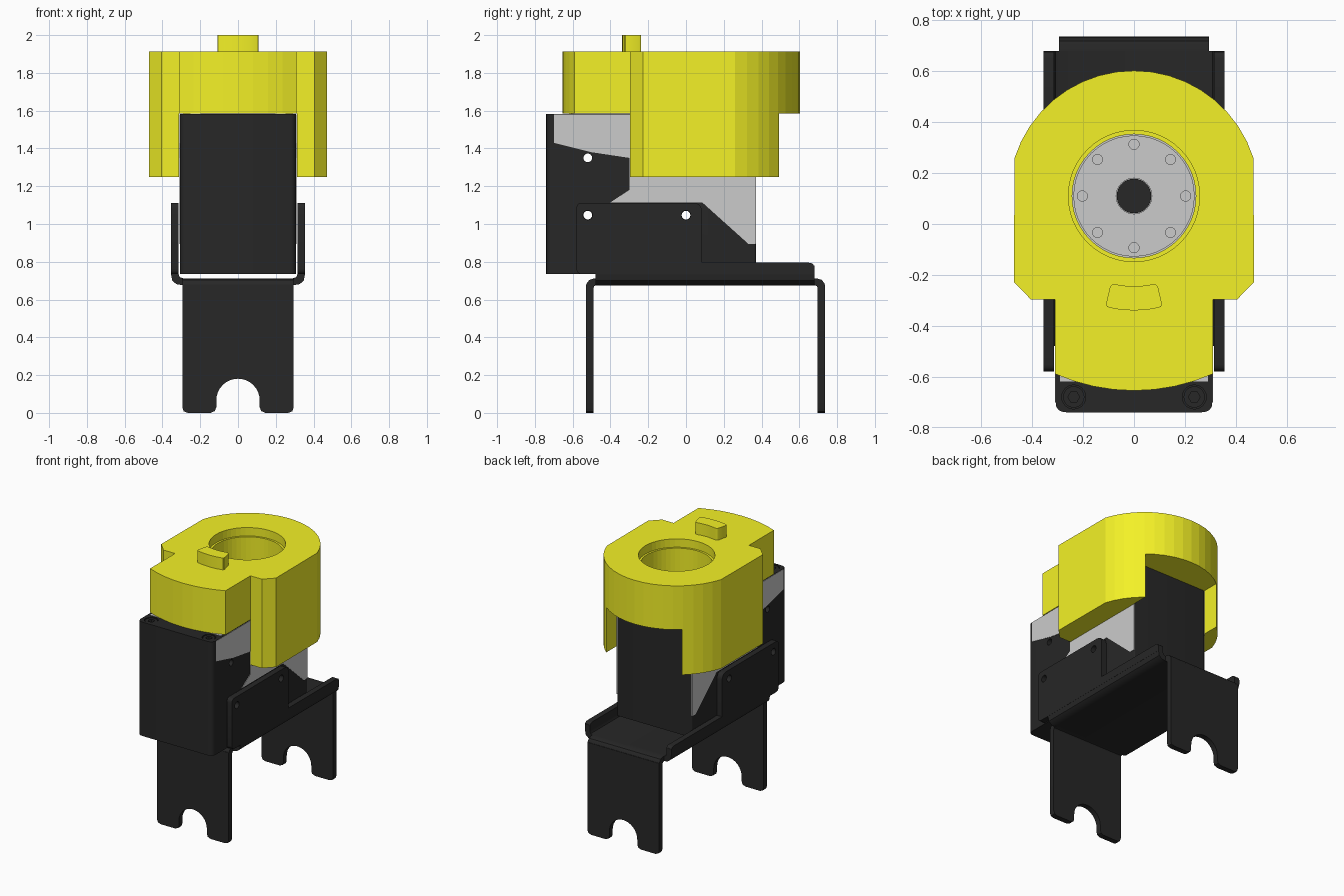
import bpy, bmesh
from math import sin, cos, pi, asin, radians
from mathutils import Vector

if "Cube" in bpy.data.objects:
    bpy.data.objects.remove(bpy.data.objects["Cube"])


def material(name, rgb):
    m = bpy.data.materials.new(name)
    m.diffuse_color = (*rgb, 1)
    m.use_nodes = True
    m.node_tree.nodes["Principled BSDF"].inputs["Base Color"].default_value = m.diffuse_color
    return m


YELLOW = material("yellow", (0.9, 0.88, 0.02))
BLACK = material("black", (0.02, 0.02, 0.02))


def prism(name, pts, axis, a, b, mat=None):
    """Extrude a 2D profile along an axis (x: yz profile, y: xz, z: xy)."""
    place = {"x": lambda p, t: (t, p[0], p[1]),
             "y": lambda p, t: (p[0], t, p[1]),
             "z": lambda p, t: (p[0], p[1], t)}[axis]
    bm = bmesh.new()
    lo = [bm.verts.new(place(p, a)) for p in pts]
    hi = [bm.verts.new(place(p, b)) for p in pts]
    n = len(pts)
    bm.faces.new(lo)
    bm.faces.new(hi)
    for i in range(n):
        bm.faces.new((lo[i], lo[(i + 1) % n], hi[(i + 1) % n], hi[i]))
    bmesh.ops.recalc_face_normals(bm, faces=bm.faces)
    me = bpy.data.meshes.new(name)
    bm.to_mesh(me)
    bm.free()
    ob = bpy.data.objects.new(name, me)
    bpy.context.collection.objects.link(ob)
    if mat:
        me.materials.append(mat)
    return ob


def arc(cx, cy, r, a0, a1, n):
    return [(cx + r * cos(a0 + (a1 - a0) * i / n), cy + r * sin(a0 + (a1 - a0) * i / n))
            for i in range(n + 1)]


def circle(cx, cy, r, n=24):
    return arc(cx, cy, r, 0, 2 * pi, n)[:-1]


def rounded(pts, radii, n=4):
    """Round profile corners; radii is one number or one per corner."""
    if not isinstance(radii, (list, tuple)):
        radii = [radii] * len(pts)
    out = []
    for i, r in enumerate(radii):
        p, q, s = (Vector(pts[(i + k) % len(pts)]) for k in (-1, 0, 1))
        if not r:
            out.append(tuple(q))
            continue
        a = q + (p - q).normalized() * r
        b = q + (s - q).normalized() * r
        for k in range(n + 1):
            t = k / n
            out.append(tuple(a * (1 - t) ** 2 + q * 2 * t * (1 - t) + b * t * t))
    return out


def boolean(ob, others, op="DIFFERENCE"):
    for c in others:
        c.hide_render = True
        m = ob.modifiers.new("bool", "BOOLEAN")
        m.operation, m.object, m.solver = op, c, "EXACT"
        bpy.context.view_layer.objects.active = ob
        bpy.ops.object.modifier_apply(modifier=m.name)
        bpy.data.objects.remove(c)


def mirror(pts):
    """Complete a right-half profile with its mirror image."""
    return pts + [(-x, y) for x, y in reversed(pts)]


# Bracket base: shallow channel with bent-up edges
half = [(0.29, 0.675), (0.327, 0.682), (0.348, 0.70), (0.355, 0.735), (0.355, 0.78),
        (0.315, 0.78), (0.315, 0.735), (0.308, 0.718), (0.29, 0.712)]
base = half + [(-x, z) for x, z in reversed(half)]
prism("bracket_base", base, "y", -0.48, 0.68, BLACK)

# Side flanges, stepped down toward the back, with screw holes
flange = rounded([(-0.58, 0.735), (-0.46, 0.735), (0.68, 0.735), (0.68, 0.795),
                  (0.085, 0.795), (0.085, 1.112), (-0.58, 1.112)],
                 [0.03, 0, 0, 0.03, 0, 0.05, 0.03])
for side, name in ((1, "right"), (-1, "left")):
    f = prism(name + "_flange", flange, "x", side * 0.314, side * 0.356, BLACK)
    boolean(f, [prism("hole", circle(y, 1.047, 0.025), "x", side * 0.25, side * 0.4)
                for y in (-0.52, 0)])

# Legs: bent shoulder plus notched plate
leg = mirror([(0.295, 0.68), (0.295, 0.03), (0.287, 0.008), (0.265, 0), (0.145, 0),
              (0.122, 0.01), (0.115, 0.03)] + arc(0, 0.066, 0.115, 0, pi / 2, 8)[:-1])
leg = leg[:len(leg) // 2] + [(0, 0.181)] + leg[len(leg) // 2:]
for name, y, s, inner in (("front", -0.53, 1, -0.47), ("back", 0.737, -1, 0.67)):
    prism(name + "_leg", leg, "y", y, y + s * 0.04, BLACK)
    bend = [(y, 0.66), (y + s * 0.004, 0.685), (y + s * 0.018, 0.704), (y + s * 0.045, 0.712),
            (inner + s * 0.01, 0.712), (inner + s * 0.01, 0.675), (y + s * 0.055, 0.675),
            (y + s * 0.044, 0.672), (y + s * 0.04, 0.66)]
    prism(name + "_leg_bend", bend, "x", -0.295, 0.295, BLACK)

# Motor body with cross holes and corner screw wells
body = prism("motor_body", rounded([(-0.308, -0.74), (0.308, -0.74), (0.308, 0.37),
             (-0.308, 0.37)], [0.04, 0.04, 0.01, 0.01]), "z", 0.735, 1.582, BLACK)
cuts = [prism("hole", circle(y, z, 0.023), "x", -0.5, 0.5)
        for y, z in ((-0.52, 1.35), (-0.52, 1.047), (0, 1.047))]
cuts += [prism("well", circle(x, -0.68, 0.047), "z", 1.54, 1.7) for x in (-0.237, 0.237)]
boolean(body, cuts)
for x, name in ((-0.237, "left"), (0.237, "right")):
    s = prism(name + "_corner_screw", circle(x, -0.68, 0.042), "z", 1.53, 1.578, BLACK)
    boolean(s, [prism("socket", circle(x, -0.68, 0.023, 6), "z", 1.55, 1.7)])

# Grey upper side panels of the motor
panel = [(-0.70, 1.58), (-0.70, 1.43), (-0.50, 1.38), (-0.30, 1.35), (-0.30, 1.18),
         (-0.40, 1.115), (0.085, 1.115), (0.33, 0.895), (0.37, 0.895), (0.37, 1.58)]
for side, name in ((1, "right"), (-1, "left")):
    prism(name + "_side_panel", panel, "x", side * 0.306, side * 0.311)
prism("motor_top_panel", [(-0.29, -0.62), (0.29, -0.62), (0.29, 0.36), (-0.29, 0.36)],
      "z", 1.57, 1.584)

# Output disc with a ring of screw holes and a dark hub
CY = 0.11
disc = prism("output_disc", circle(0, CY, 0.238, 48), "z", 1.575, 1.63)
cuts = [prism("hole", circle(0.203 * cos(k * pi / 4), CY + 0.203 * sin(k * pi / 4), 0.02, 16),
              "z", 1.6, 1.7) for k in range(8)]
cuts.append(prism("hub", circle(0, CY, 0.07, 32), "z", 1.59, 1.7))
boolean(disc, cuts)
prism("output_shaft", circle(0, CY, 0.068, 32), "z", 1.575, 1.6, BLACK)

# Yellow cap: rounded back, chamfered shoulders, narrower curved front
R, RF = 0.493, 0.765
a = asin(0.15 / R)
f = asin(0.31 / RF)
outline = (arc(0, CY, R, a + 0.0, pi - a, 18)
           + [(-0.472, -0.228), (-0.405, -0.297), (-0.31, -0.297)]
           + arc(0, CY, RF, -pi / 2 - f, -pi / 2 + f, 8)
           + [(0.31, -0.297), (0.405, -0.297), (0.472, -0.228)])
cap = prism("cap", outline, "z", 1.25, 1.912, YELLOW)
boolean(cap, [
    prism("slot", [(-0.312, -1), (0.312, -1), (0.312, 1), (-0.312, 1)], "z", 1.0, 1.586),
    prism("bore", circle(0, CY, 0.243, 48), "z", 1.5, 2.1),
    prism("counterbore", circle(0, CY, 0.258, 48), "z", 1.85, 2.1)])

# Raised index tab
tab = rounded(arc(0, CY, 0.45, -pi / 2 - 0.252, -pi / 2 + 0.252, 4)
              + arc(0, CY, 0.355, -pi / 2 + 0.26, -pi / 2 - 0.26, 4),
              [0.015, 0, 0, 0, 0.015, 0.02, 0, 0, 0, 0.02], 3)
prism("index_tab", tab, "z", 1.90, 2.0, YELLOW)

# Smooth small round parts while keeping edges sharp
for ob in bpy.context.collection.objects:
    ob.select_set("cap" not in ob.name and ob.type == "MESH")
bpy.context.view_layer.objects.active = disc
bpy.ops.object.shade_smooth_by_angle(angle=radians(30))
